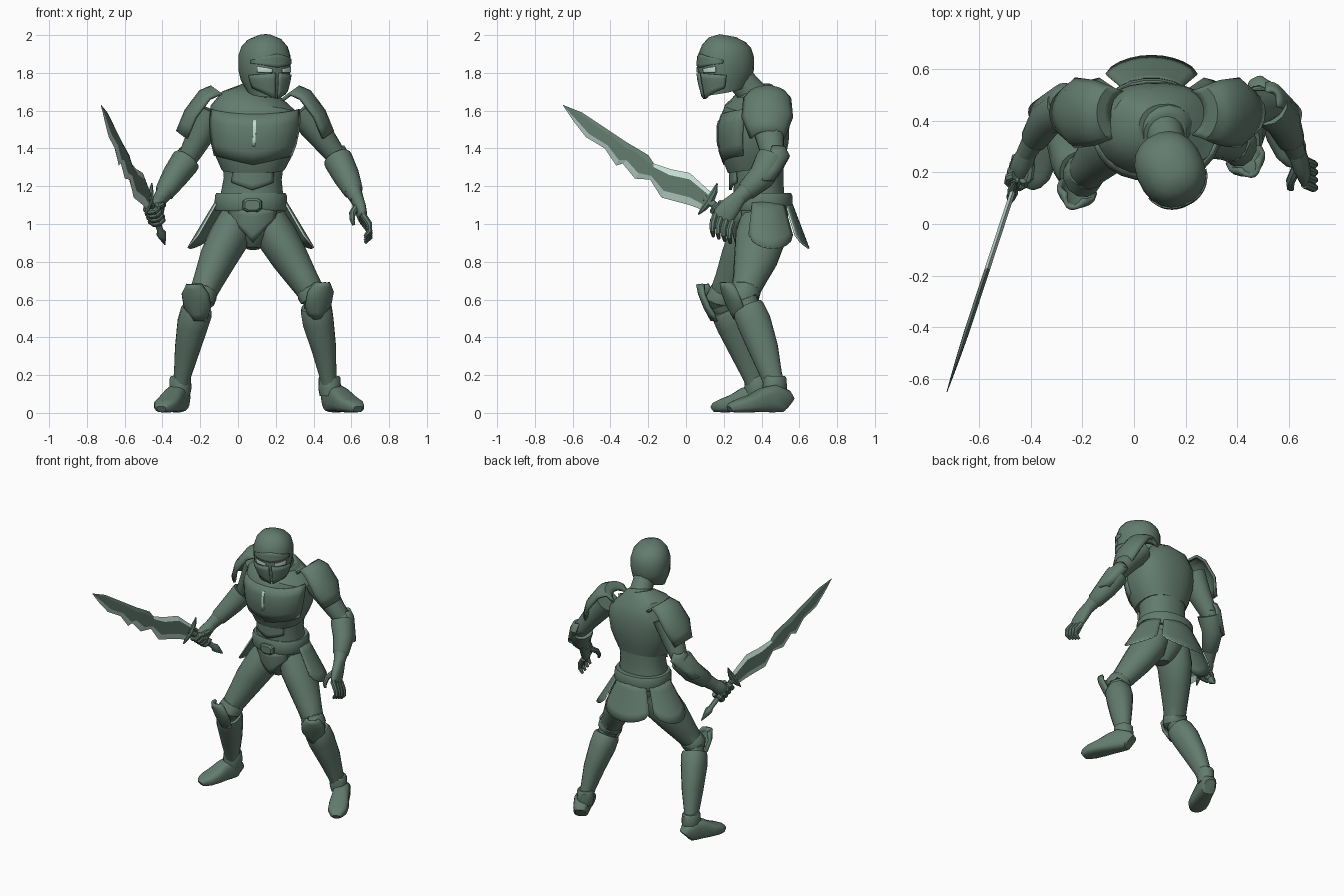
import bpy, bmesh, math
from mathutils import Vector as V

if "Cube" in bpy.data.objects:
    bpy.data.objects.remove(bpy.data.objects["Cube"])

def material(name, rgb):
    m = bpy.data.materials.new(name)
    m.diffuse_color = (*rgb, 1)
    m.use_nodes = True
    m.node_tree.nodes["Principled BSDF"].inputs["Base Color"].default_value = m.diffuse_color
    return m
GREEN = material("grey green armour", (0.125, 0.2, 0.158))
PALE = material("pale steel", (0.55, 0.72, 0.65))

def finish(name, bm, mats=(GREEN,), angle=35, thick=0):
    bmesh.ops.recalc_face_normals(bm, faces=bm.faces)
    me = bpy.data.meshes.new(name)
    bm.to_mesh(me); bm.free()
    for m in mats: me.materials.append(m)
    me.shade_smooth(); me.set_sharp_from_angle(angle=math.radians(angle))
    ob = bpy.data.objects.new(name, me)
    bpy.context.collection.objects.link(ob)
    if thick:
        s = ob.modifiers.new("thickness", 'SOLIDIFY')
        s.thickness = thick; s.offset = 0
        s.material_offset_rim = len(mats) - 1
    return ob

def power(c, e): return math.copysign(abs(c) ** e, c)

def loft(name, rings, side=(1, 0, 0), n=16, e=1.0, warp=None):
    """Closed tube through rings of (centre, half size along side, half size across)."""
    bm = bmesh.new(); rows = []
    pts = [V(r[0]) for r in rings]
    for i, (_, a, b) in enumerate(rings):
        t = (pts[min(i + 1, len(pts) - 1)] - pts[max(i - 1, 0)]).normalized()
        u = V(side); u = (u - t * u.dot(t)).normalized(); w = t.cross(u)
        row = []
        for k in range(n):
            q = 2 * math.pi * (k + .5) / n
            co = pts[i] + u * a * power(math.cos(q), e) + w * b * power(math.sin(q), e)
            row.append(bm.verts.new(warp(co) if warp else co))
        rows.append(row)
    for r0, r1 in zip(rows, rows[1:]):
        for k in range(n):
            bm.faces.new((r0[k], r0[(k + 1) % n], r1[(k + 1) % n], r1[k]))
    bm.faces.new(rows[0]); bm.faces.new(rows[-1])
    return finish(name, bm)

def sheet(name, f, nu=8, nv=6, thick=.014, mats=(GREEN,)):
    """Curved plate from a function of u, v in 0..1; a second material colours its rim."""
    bm = bmesh.new()
    g = [[bm.verts.new(f(i / nu, j / nv)) for j in range(nv + 1)] for i in range(nu + 1)]
    for i in range(nu):
        for j in range(nv):
            bm.faces.new((g[i][j], g[i + 1][j], g[i + 1][j + 1], g[i][j + 1]))
    return finish(name, bm, mats, 35, thick)

def lerp_rows(rows, t):
    k = min(int(t * (len(rows) - 1)), len(rows) - 2); f = t * (len(rows) - 1) - k
    return [a + (b - a) * f for a, b in zip(rows[k], rows[k + 1])]

def arc_plate(name, path, side, drop, nu=8, bend=1.35):
    """Plate following path rows (x, y, z, half width), bent towards drop at its sides."""
    def f(u, v):
        x, y, z, w = lerp_rows(path, v)
        q = (u * 2 - 1) * bend
        return V((x, y, z)) + V(side) * w * math.sin(q) / math.sin(bend) + V(drop) * (1 - math.cos(q))
    return sheet(name, f, nu, (len(path) - 1) * 2, .018)

def stack(name, rows, yaw=0, e=1.0, n=20, warp=None):
    return loft(name, [((x, y, z), a, b) for z, x, y, a, b in rows],
                (math.cos(yaw), math.sin(yaw), 0), n, e, warp)

def on_stack(rows, ang, z, off, yaw=0, e=1.0):
    """Point on a stack's surface; ang 0 is forward."""
    k = max(i for i in range(len(rows) - 1) if rows[i][0] <= z or i == 0)
    f = (z - rows[k][0]) / (rows[k + 1][0] - rows[k][0])
    _, x, y, a, b = [p + (q - p) * f for p, q in zip(rows[k], rows[k + 1])]
    sx, sy = (a + off) * power(math.sin(ang), e), -(b + off) * power(math.cos(ang), e)
    return V((x + sx * math.cos(yaw) - sy * math.sin(yaw), y + sx * math.sin(yaw) + sy * math.cos(yaw), z))

def patch(name, rows, a0, a1, z0, z1, off, yaw=0, e=1.0, thick=.014, mat=GREEN):
    """Plate lying on a stack; z0 and z1 are functions of the angle."""
    def f(u, v):
        a = math.radians(a0 + (a1 - a0) * u)
        return on_stack(rows, a, z0(a) + (z1(a) - z0(a)) * v, off, yaw, e)
    return sheet(name, f, 10, 4, thick, (mat,))

# torso, waist and pelvis
CHEST = [(1.29, .08, .37, .168, .15), (1.36, .08, .36, .203, .172), (1.44, .085, .36, .228, .185),
         (1.53, .088, .362, .24, .187), (1.60, .09, .375, .238, .172), (1.66, .1, .385, .19, .14),
         (1.71, .115, .375, .1, .09)]
stack("chest", CHEST, e=.85, n=24)
patch("breastplate", CHEST, -75, 75, lambda a: 1.315 + .05 * abs(math.sin(a)), lambda a: 1.61 - .03 * math.cos(a) ** 2, .004, e=.85)
patch("chest_seam", CHEST, -1, 1, lambda a: 1.41, lambda a: 1.55, .012, e=.85, thick=.004, mat=PALE)
stack("waist", [(1.08, .07, .39, .172, .14), (1.17, .075, .385, .165, .135), (1.24, .078, .385, .155, .132), (1.33, .08, .38, .165, .14)], e=.9)
WAIST = [(1.1, .075, .385, .17, .14), (1.34, .08, .38, .165, .14)]
patch("belly_plate", WAIST, -38, 38, lambda a: 1.18 + .06 * abs(a), lambda a: 1.30, .008)
stack("pelvis", [(.87, .08, .38, .035, .06), (.91, .08, .385, .075, .1), (.97, .078, .39, .125, .13), (1.04, .075, .395, .168, .148), (1.12, .073, .395, .175, .148)])
patch("groin_plate", [(.86, .08, .385, .09, .1), (.97, .078, .39, .13, .135), (1.1, .075, .395, .17, .148)],
      -48, 48, lambda a: .90 + .16 * abs(a), lambda a: 1.08, .008)
stack("belt", [(1.07, .068, .4, .188, .16), (1.08, .068, .4, .194, .166), (1.15, .068, .4, .192, .164), (1.165, .068, .4, .184, .156)], e=.9, n=24)
loft("buckle", [((.075, .25, 1.1), .055, .038), ((.075, .225, 1.1), .052, .036), ((.075, .215, 1.1), .04, .026)], n=8, e=.6)

# flared skirt plates with pale edges, hanging from the belt
def skirt(name, a0, a1):
    def f(u, v):
        a = math.radians(a0 + (a1 - a0) * u)
        s = v * (.72 + .28 * math.sin(math.pi * u) ** .6)
        return V((.068 + (.185 + .15 * s) * math.sin(a), .4 - (.155 + .095 * s) * math.cos(a), 1.12 - .25 * s))
    sheet(name, f, 10, 5, .009, (GREEN, PALE))
skirt("back_skirt", 143, 217)
skirt("left_skirt", 72, 137)
skirt("right_skirt", 223, 288)

# neck and helmet, turned to the side
YAW = math.radians(27)
FX, FY = math.sin(YAW), -math.cos(YAW)
loft("neck", [((.11, .38, 1.66), .08, .08), ((.13, .31, 1.74), .07, .075), ((.14, .25, 1.82), .07, .075)])
loft("collar", [((.11, .375, 1.66), .13, .115), ((.117, .355, 1.7), .1, .095), ((.12, .35, 1.715), .085, .08)])
HEAD = [(1.70, .15, .2, .098, .118), (1.76, .143, .206, .121, .139), (1.82, .14, .21, .131, .149), (1.89, .14, .212, .131, .148),
        (1.94, .14, .215, .116, .13), (1.975, .14, .218, .085, .1), (1.997, .14, .222, .035, .045)]
def jaw(co):
    if co.z < 1.79:
        co.z -= .38 * ((co.x - .14) * FX + (co.y - .21) * FY) * (1.79 - co.z) / .09
    return co
stack("helmet", HEAD, YAW, .9, 20, jaw)
patch("brow", HEAD, -62, 62, lambda a: 1.828 + .025 * abs(math.sin(a)), lambda a: 1.90 - .03 * abs(a), .001, YAW, .9, .01)
for nm, s in (("left", 1), ("right", -1)):
    patch(nm + "_cheek_guard", HEAD, 3 * s, 70 * s, lambda a: 1.66 + .05 * abs(a), lambda a: 1.80 - .01 * abs(a), .002, YAW, .9, .012)
    patch(nm + "_eye", HEAD, 11 * s, 46 * s, lambda a: 1.802, lambda a: 1.818 + .02 * abs(a), .004, YAW, .9, .004, PALE)

# pauldrons
for nm, s in (("left", 1), ("right", -1)):
    prof = ((.185, 1.685, .085), (.235, 1.725, .10), (.29, 1.70, .12), (.365, 1.60, .13), (.41, 1.49, .085))
    arc_plate(nm + "_pauldron", [(.09 + s * dx, .43, z, w) for dx, z, w in prof], (0, 1, 0), (-.075 * s, 0, -.055), 8, 1.25)

# arms
ARMS = {"right": [(-.14, .43, 1.6), (-.2, .44, 1.47), (-.265, .455, 1.35), (-.335, .41, 1.25), (-.42, .27, 1.12)],
        "left": [(.33, .43, 1.6), (.43, .44, 1.48), (.52, .46, 1.36), (.575, .40, 1.25), (.63, .27, 1.13)]}
for nm, (sh, up, el, fo, wr) in ARMS.items():
    sh, up, el, fo, wr = map(V, (sh, up, el, fo, wr))
    s = 1 if nm == "left" else -1
    loft(nm + "_upper_arm", [(sh, .085, .1), (up, .072, .08), (el.lerp(up, .3), .06, .066), (el + (el - up) * .2, .05, .055)])
    loft(nm + "_forearm", [(el + V((0, .02, .02)), .05, .055), (el.lerp(fo, .5), .066, .07), (fo, .062, .066), (wr.lerp(fo, .25), .042, .045), (wr, .036, .04)])
    loft(nm + "_bracer", [(el.lerp(fo, .1), .076, .08), (el.lerp(fo, .25), .078, .082), (fo, .07, .073), (fo.lerp(wr, .6), .054, .056), (fo.lerp(wr, .66), .045, .046)], n=12)
    arc_plate(nm + "_elbow_guard", [(*(el + V((.03 * s, .045, .05))), .03), (*(el + V((.05 * s, .055, 0))), .06), (*(fo + V((.06 * s, .045, -.02))), .035)],
              (-.6 * s, .8, 0), (-.03 * s, -.03, 0))

# open left hand
loft("left_palm", [((.628, .28, 1.14), .034, .04), ((.645, .235, 1.09), .032, .055), ((.658, .20, 1.045), .026, .058), ((.66, .185, 1.025), .018, .05)], e=.8)
for i in range(4):
    y, z = .145 + .03 * i, 1.05 - .012 * i
    loft("left_finger", [((.66, y + .01, z), .018, .018), ((.695, y - .005, z - .05), .017, .017),
                         ((.698, y - .005, z - .085), .015, .015), ((.672, y, z - .115), .009, .009)], n=8)
loft("left_thumb", [((.63, .22, 1.09), .02, .022), ((.605, .165, 1.055), .018, .018), ((.605, .14, 1.02), .014, .014), ((.612, .135, .995), .008, .008)], n=8)

# notched sword, lying in one upright plane, with pale cutting edges
def on_blade(y, z, dx=0): return V((-.51 + .329 * y + dx, y, z))
top = [(-.65, 1.63), (-.55, 1.59), (-.46, 1.53), (-.37, 1.47), (-.31, 1.43), (-.25, 1.395), (-.20, 1.365), (-.17, 1.32), (-.08, 1.29), (.02, 1.27), (.13, 1.17)]
low = [(-.65, 1.625), (-.60, 1.55), (-.53, 1.46), (-.43, 1.40), (-.37, 1.31), (-.335, 1.32), (-.27, 1.24), (-.19, 1.235), (-.13, 1.14), (.02, 1.10), (.10, 1.07)]
bm = bmesh.new(); rows = []
for i, (a, b) in enumerate(zip(top, low)):
    h = .011 * min(1, .15 + i * .3)
    at = lambda f, d: bm.verts.new(on_blade(a[0] + (b[0] - a[0]) * f, a[1] + (b[1] - a[1]) * f, d))
    rows.append([at(0, 0), at(.2, h), at(.76, h), at(1, 0), at(.76, -h), at(.2, -h)])
for i, (r0, r1) in enumerate(zip(rows, rows[1:])):
    for k in range(6):
        fc = bm.faces.new((r0[k], r0[(k + 1) % 6], r1[(k + 1) % 6], r1[k]))
        fc.material_index = int(k in (2, 3) or (k in (0, 5) and i in (7, 8, 9)))
bm.faces.new(rows[0]); bm.faces.new(rows[-1])
finish("blade", bm, (GREEN, PALE), 12)
loft("guard", [(on_blade(.165, 1.215), .004, .004), (on_blade(.15, 1.17), .014, .018), (on_blade(.125, 1.125), .022, .026),
               (on_blade(.095, 1.085), .014, .018), (on_blade(.065, 1.05), .004, .004)], n=8)
loft("grip", [(on_blade(.1, 1.14), .018, .02), (on_blade(.2, 1.06), .018, .02), (on_blade(.3, .965), .017, .018),
              (on_blade(.315, .95), .026, .028), (on_blade(.335, .93), .02, .022), (on_blade(.375, .89), .003, .003)], n=10)

# right hand closed round the grip
loft("right_palm", [((-.41, .285, 1.135), .036, .038), ((-.428, .245, 1.1), .042, .045), ((-.437, .21, 1.07), .046, .048), ((-.446, .18, 1.045), .03, .036)])
axis = V((.19, .73, -.62)).normalized()
p = V((1, 0, 0)); p = (p - axis * p.dot(axis)).normalized(); q = axis.cross(p)
for i in range(4):
    c = on_blade(.165 + .025 * i, 1.088 - .021 * i)
    arc = [c + (p * math.cos(t) + q * math.sin(t)) * .034 for t in [math.radians(-30 + 48 * k) for k in range(7)]]
    loft("right_finger", [(a, .018, .016) for a in arc], axis, 8)
loft("right_thumb", [((-.40, .23, 1.1), .02, .02), ((-.405, .18, 1.10), .018, .018), ((-.435, .14, 1.085), .01, .01)], n=8)

# legs: hip, mid thigh, knee, calf, shin, ankle, heel, toe
LEGS = {"right": [(-.01, .40, 1.0), (-.105, .30, .82), (-.2, .185, .6), (-.24, .25, .47), (-.27, .31, .33), (-.305, .375, .14), (-.295, .43, 0), (-.405, .145, 0)],
        "left": [(.165, .41, 1.0), (.275, .37, .82), (.405, .305, .61), (.425, .36, .48), (.455, .41, .34), (.485, .47, .14), (.478, .54, 0), (.635, .23, 0)]}
for nm, pts in LEGS.items():
    hip, thigh, knee, calf, shin, ankle, heel, toe = map(V, pts)
    d = (toe - heel).normalized(); sd = V((-d.y, d.x, 0))
    loft(nm + "_thigh", [(hip + V((0, 0, .03)), .09, .12), (hip.lerp(thigh, .4), .108, .135), (thigh, .098, .118),
                         (thigh.lerp(knee, .55), .08, .088), (knee, .068, .072), (knee.lerp(calf, .4), .06, .065)])
    loft(nm + "_knee_band", [(knee.lerp(thigh, .22), .07, .074), (knee.lerp(thigh, .18), .078, .082), (knee, .08, .084), (knee.lerp(calf, .12), .07, .07)], n=12)
    loft(nm + "_greave", [(knee.lerp(calf, .35), .076, .08), (knee.lerp(calf, .5), .084, .088), (calf, .083, .092), (shin, .066, .08),
                          (shin.lerp(ankle, .7), .046, .058), (ankle, .045, .055)], e=.9)
    loft(nm + "_ankle_cuff", [(ankle + V((0, 0, .055)), .05, .055), (ankle + V((0, 0, .045)), .056, .064), (ankle + V((0, 0, -.01)), .058, .068), (ankle + V((0, 0, -.05)), .05, .06)], sd)
    # boot: flat sole, rings from heel to toe
    ring = lambda t, h, w: (heel.lerp(toe, t) + V((0, 0, h / 2 + .002)), h / 2, w)
    loft(nm + "_boot", [ring(0, .09, .035), ring(.05, .12, .05), ring(.25, .15, .056), ring(.42, .13, .058),
                        ring(.62, .095, .066), ring(.82, .072, .064), ring(.95, .055, .045), ring(1, .035, .025)], (0, 0, 1), e=.65)
    # pointed knee guard
    k = knee + d * .1
    arc_plate(nm + "_knee_guard", [(*(k + d * .03 + V((0, 0, .08))), .035), (*(k + d * .015 + V((0, 0, .03))), .07),
                                   (*(k - d * .015 - V((0, 0, .04))), .07), (*(k - d * .05 - V((0, 0, .11))), .03)], sd, -d * .06)
